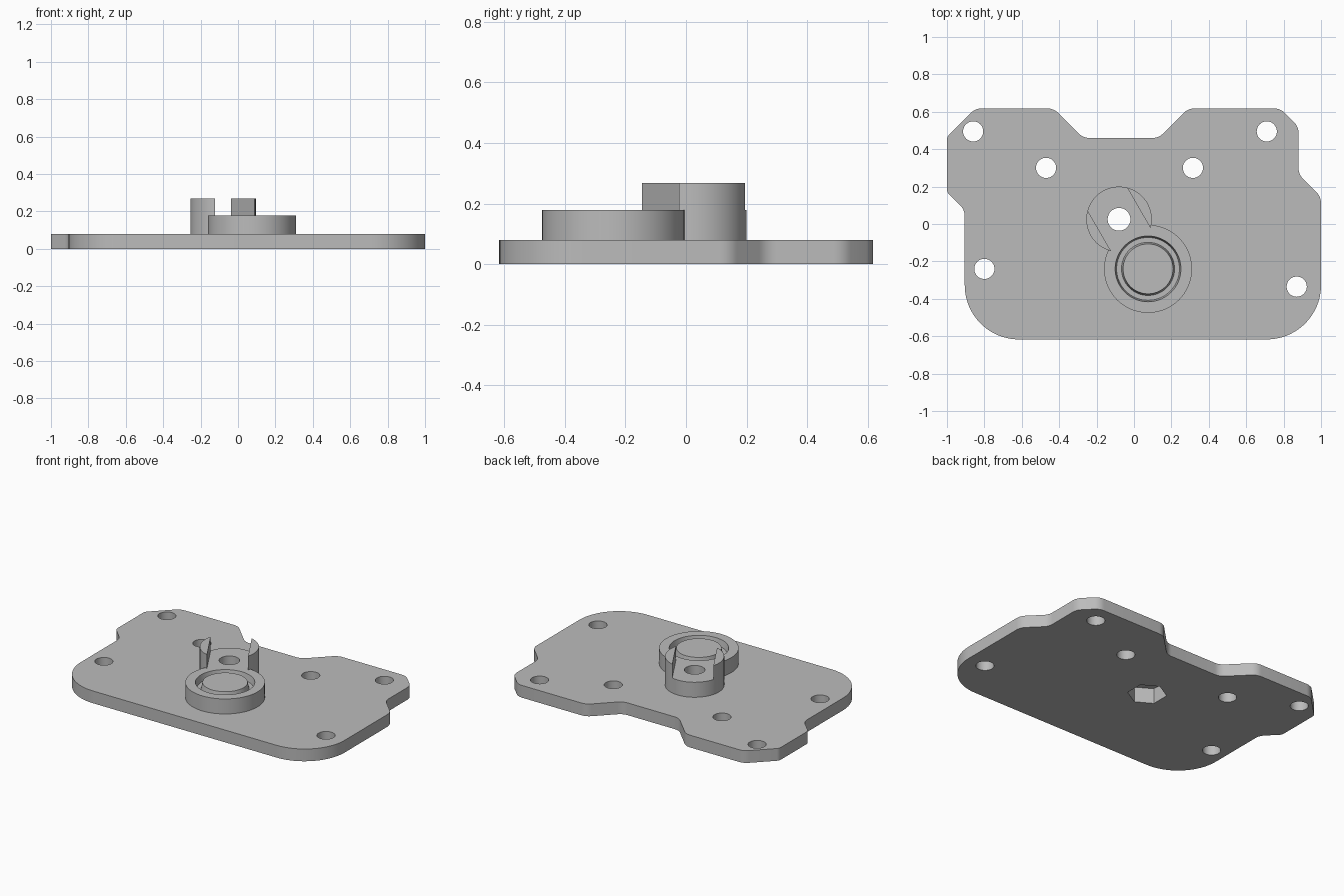
import bpy, bmesh, math
from mathutils import Vector

if "Cube" in bpy.data.objects:
    bpy.data.objects.remove(bpy.data.objects["Cube"], do_unlink=True)

grey = bpy.data.materials.new("plain_grey")
grey.use_nodes = True
grey.diffuse_color = (0.5, 0.5, 0.5, 1)
grey.node_tree.nodes["Principled BSDF"].inputs["Base Color"].default_value = (0.5, 0.5, 0.5, 1)


def make_object(name, bm):
    bmesh.ops.recalc_face_normals(bm, faces=bm.faces)
    mesh = bpy.data.meshes.new(name)
    bm.to_mesh(mesh)
    bm.free()
    mesh.materials.append(grey)
    obj = bpy.data.objects.new(name, mesh)
    bpy.context.collection.objects.link(obj)
    return obj


def prism(name, points, z0, z1):
    bm = bmesh.new()
    face = bm.faces.new([bm.verts.new((x, y, z0)) for x, y in points])
    top = bmesh.ops.extrude_face_region(bm, geom=[face])["geom"]
    bmesh.ops.translate(bm, vec=(0, 0, z1 - z0),
                        verts=[v for v in top if isinstance(v, bmesh.types.BMVert)])
    return make_object(name, bm)


def polygon(centre, radius, sides, start=0.0):
    return [(centre[0] + radius * math.cos(start + math.tau * i / sides),
             centre[1] + radius * math.sin(start + math.tau * i / sides)) for i in range(sides)]


def rounded(corners):
    """Replace each (x, y, radius) corner by a tangent arc."""
    result = []
    for i, (x, y, r) in enumerate(corners):
        p = Vector((x, y))
        a = (Vector(corners[i - 1][:2]) - p).normalized()
        b = (Vector(corners[(i + 1) % len(corners)][:2]) - p).normalized()
        half = a.angle(b) / 2
        centre = p + (a + b).normalized() * (r / math.sin(half))
        start = p + a * (r / math.tan(half)) - centre
        end = p + b * (r / math.tan(half)) - centre
        steps = 20 if r > 0.2 else 6
        for k in range(steps + 1):
            d = start.slerp(end, k / steps) if k else start
            result.append(tuple(centre + d.normalized() * r))
    return result


def combine(body, tool, operation):
    mod = body.modifiers.new(operation.title(), 'BOOLEAN')
    mod.operation = operation
    mod.solver = 'EXACT'
    mod.object = tool
    bpy.context.view_layer.update()
    graph = bpy.context.evaluated_depsgraph_get()
    mesh = bpy.data.meshes.new_from_object(body.evaluated_get(graph))
    body.modifiers.clear()
    body.data = mesh
    bpy.data.objects.remove(tool, do_unlink=True)


# Base plate outline with chamfered tabs and a back notch
S = 0.08
outline = [(-0.905, -0.617, 0.29), (1, -0.617, 0.29), (1, 0.145, S), (0.88, 0.265, S),
           (0.88, 0.52, S), (0.782, 0.618, S), (0.29, 0.618, S), (0.132, 0.46, S),
           (-0.272, 0.46, S), (-0.43, 0.618, S), (-0.848, 0.618, S), (-1, 0.466, 0.04),
           (-1, 0.17, 0.04), (-0.905, 0.075, S)]
body = prism("mounting_plate", rounded(outline), 0, 0.08)

# Slotted boss: two upright lugs on a round base
boss_centre = (-0.08, 0.025)
boss = prism("slotted_boss", polygon(boss_centre, 0.175, 72), 0.03, 0.268)
across, along = Vector((0.866, 0.5)), Vector((-0.5, 0.866))
slot = [tuple(Vector(boss_centre) + across * 0.122 * u + along * 0.3 * v)
        for u, v in ((-1, -1), (1, -1), (1, 1), (-1, 1))]
combine(boss, prism("slot_cutter", slot, 0.178, 0.4), 'DIFFERENCE')
combine(body, boss, 'UNION')

# Round seat beside the boss
seat_centre = (0.075, -0.24)
combine(body, prism("round_seat", polygon(seat_centre, 0.235, 96), 0.04, 0.178), 'UNION')

# Ring groove with slightly sloping walls in the seat
bm = bmesh.new()
section = [(0.178, 0.19), (0.168, 0.135), (0.142, 0.135), (0.131, 0.19)]
loops = [[bm.verts.new((x, y, z)) for x, y in polygon(seat_centre, r, 72)] for r, z in section]
for i, loop in enumerate(loops):
    after = loops[(i + 1) % len(loops)]
    for k in range(len(loop)):
        n = (k + 1) % len(loop)
        bm.faces.new((loop[k], loop[n], after[n], after[k]))
combine(body, make_object("groove_cutter", bm), 'DIFFERENCE')

# Through holes
holes = [(-0.86, 0.495), (0.71, 0.495), (-0.47, 0.3), (0.315, 0.3), (-0.8, -0.24), (0.87, -0.335)]
for centre in holes:
    combine(body, prism("hole_cutter", polygon(centre, 0.054, 32), -0.1, 0.2), 'DIFFERENCE')
combine(body, prism("bolt_cutter", polygon(boss_centre, 0.061, 32), -0.1, 0.4), 'DIFFERENCE')

# Hexagonal nut pocket underneath the boss
combine(body, prism("nut_cutter", polygon(boss_centre, 0.117, 6, math.radians(30)), -0.1, 0.1),
        'DIFFERENCE')

bpy.ops.object.select_all(action='DESELECT')
body.select_set(True)
bpy.context.view_layer.objects.active = body
bpy.ops.object.shade_smooth_by_angle(angle=math.radians(25))
